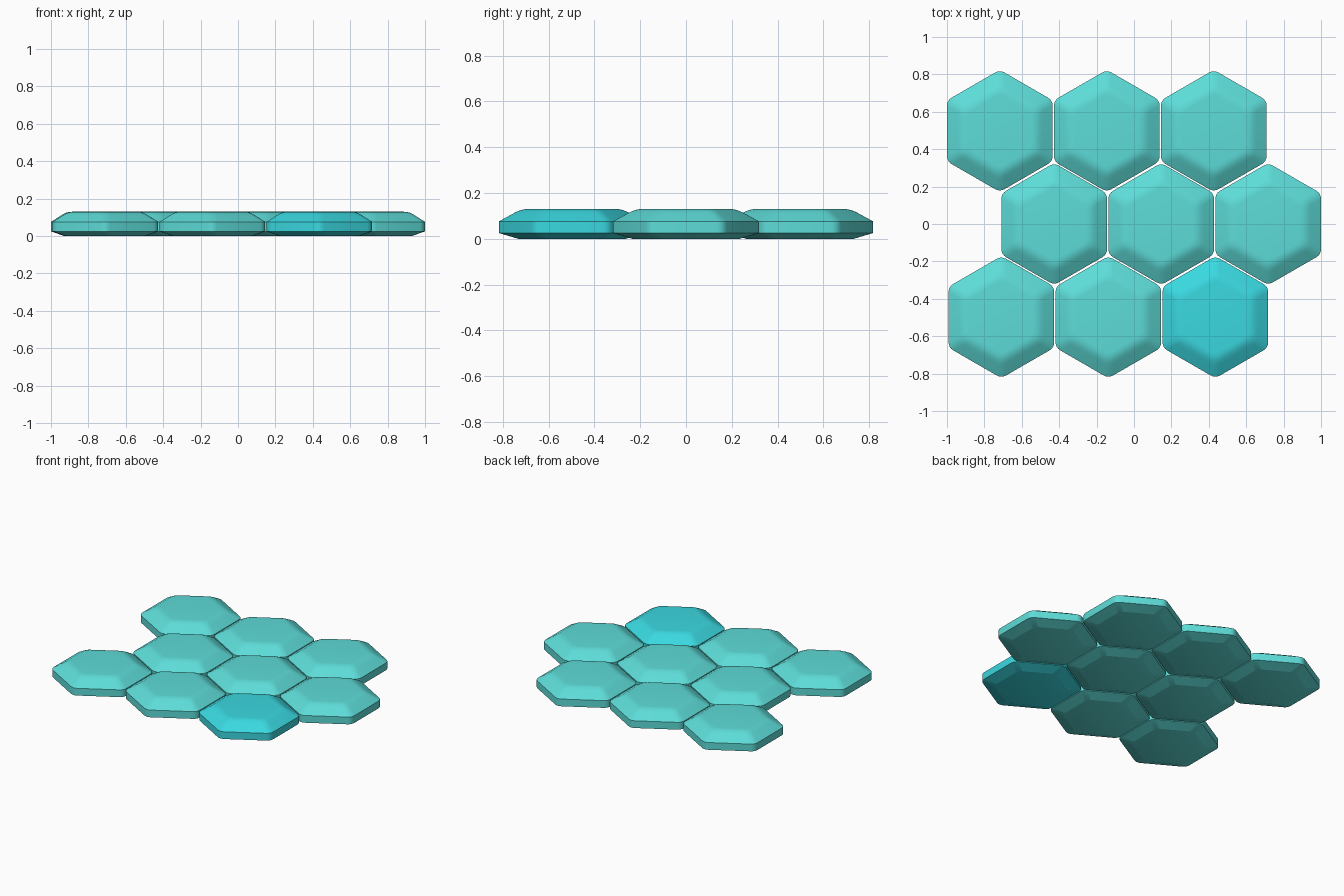
import bpy, bmesh, math

if "Cube" in bpy.data.objects:
    bpy.data.objects.remove(bpy.data.objects["Cube"])

APOTHEM = 0.2825
CORNER_R = 0.05
CORNER_STEPS = 4

# Cross-section from underside to top: (inset from outer edge, height)
PROFILE = [(0.072, 0.0), (0.0, 0.025), (0.0, 0.076), (0.052, 0.109),
           (0.066, 0.1175), (0.081, 0.1245), (0.097, 0.1288), (0.113, 0.13)]


def material(name, color):
    mat = bpy.data.materials.new(name)
    mat.diffuse_color = color
    mat.use_nodes = True
    mat.node_tree.nodes["Principled BSDF"].inputs["Base Color"].default_value = mat.diffuse_color
    return mat


def rounded_hex(apothem, z):
    """Pointy hexagon outline with rounded corners."""
    reach = (apothem - CORNER_R) / math.cos(math.pi / 6)
    pts = []
    for k in range(6):
        mid = math.radians(90 + 60 * k)
        for i in range(CORNER_STEPS + 1):
            a = mid + math.radians(-30 + 60 * i / CORNER_STEPS)
            pts.append((reach * math.cos(mid) + CORNER_R * math.cos(a),
                        reach * math.sin(mid) + CORNER_R * math.sin(a), z))
    return pts


def tile_mesh(name, mat):
    bm = bmesh.new()
    rings = [[bm.verts.new(p) for p in rounded_hex(APOTHEM - inset, z)]
             for inset, z in PROFILE]
    n = len(rings[0])
    for lo, hi in zip(rings, rings[1:]):
        for i in range(n):
            j = (i + 1) % n
            bm.faces.new((lo[i], lo[j], hi[j], hi[i]))
    bm.faces.new(rings[0][::-1])
    bm.faces.new(rings[-1])
    bmesh.ops.recalc_face_normals(bm, faces=bm.faces)
    # Smooth shading, with the creases on the rim kept sharp
    for f in bm.faces:
        f.smooth = True
    for e in bm.edges:
        e.smooth = e.calc_face_angle(0) < math.radians(18)
    mesh = bpy.data.meshes.new(name)
    bm.to_mesh(mesh)
    bm.free()
    mesh.materials.append(mat)
    return mesh


plain = tile_mesh("tile", material("teal", (0.11, 0.72, 0.69, 1)))
accent = tile_mesh("accent_tile", material("cyan", (0.042, 0.69, 0.75, 1)))

# Three staggered rows: (row name, first centre x, centre y)
ROWS = [("back", -0.7175, 0.498), ("middle", -0.4265, 0.0), ("front", -0.709, -0.498)]
for row, x0, y in ROWS:
    for i in range(3):
        is_accent = row == "front" and i == 2
        obj = bpy.data.objects.new(f"{row}_tile_{i + 1}", accent if is_accent else plain)
        obj.location = (x0 + 0.572 * i, y, 0)
        bpy.context.collection.objects.link(obj)
